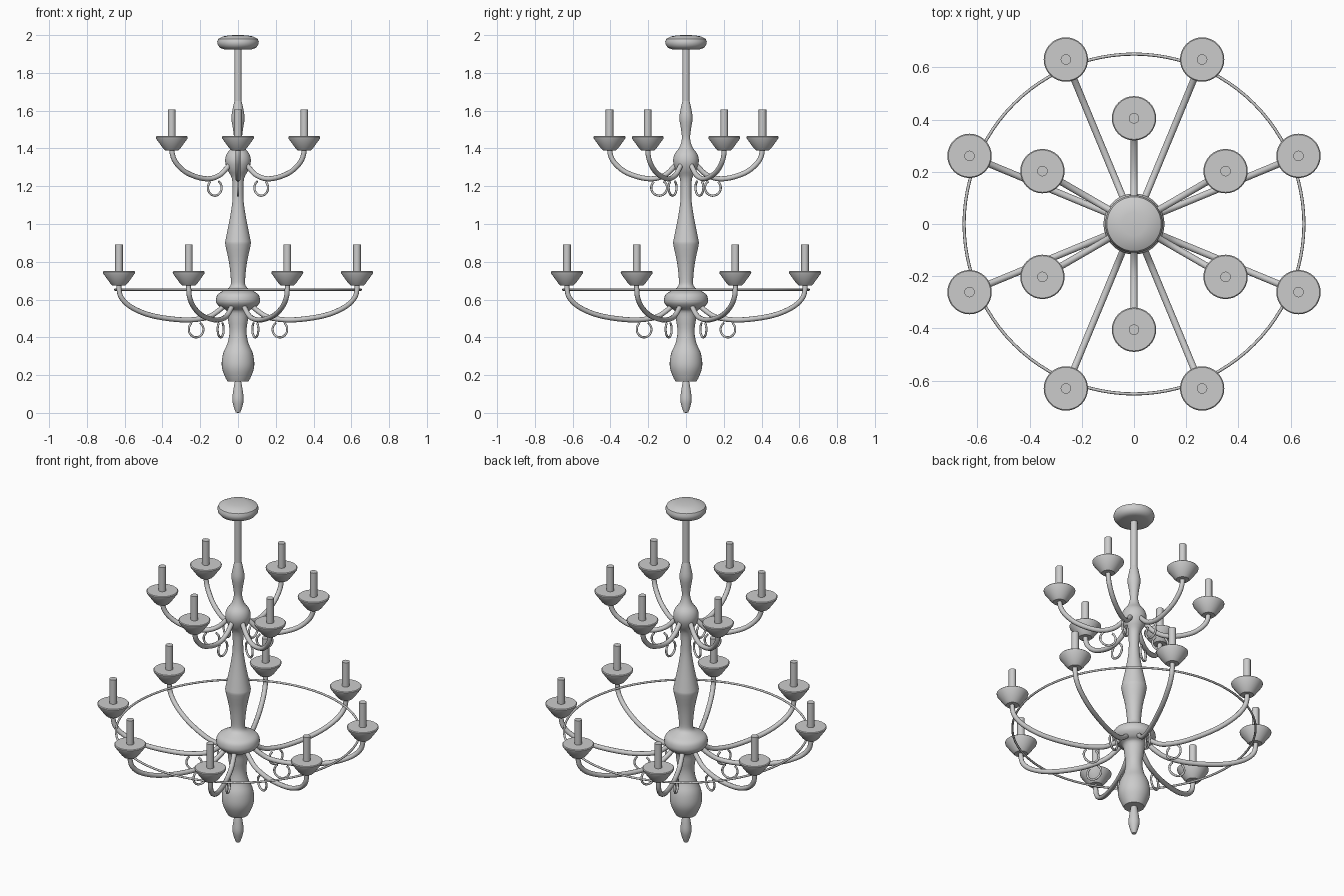
import bpy, bmesh, math
from mathutils import Vector, Matrix

if "Cube" in bpy.data.objects:
    bpy.data.objects.remove(bpy.data.objects["Cube"])


def lathe(name, profile, segs=32, loc=(0, 0, 0), angle=35):
    """Revolve (radius, z) points about z; a radius of 0 makes a pole."""
    bm = bmesh.new()
    rings = []
    for r, z in profile:
        if r == 0:
            rings.append([bm.verts.new((0, 0, z))])
        else:
            rings.append([bm.verts.new((r * math.cos(t), r * math.sin(t), z))
                          for t in (2 * math.pi * i / segs for i in range(segs))])
    for a, b in zip(rings, rings[1:]):
        for i in range(segs):
            j = (i + 1) % segs
            quad = [a[i % len(a)], a[j % len(a)], b[j % len(b)], b[i % len(b)]]
            bm.faces.new(list(dict.fromkeys(quad)))
    bmesh.ops.recalc_face_normals(bm, faces=bm.faces)
    return finish(name, bm, loc, angle)


def finish(name, bm, loc=(0, 0, 0), angle=35):
    me = bpy.data.meshes.new(name)
    bm.to_mesh(me)
    bm.free()
    ob = bpy.data.objects.new(name, me)
    ob.location = loc
    bpy.context.collection.objects.link(ob)
    bpy.ops.object.select_all(action='DESELECT')
    ob.select_set(True)
    bpy.context.view_layer.objects.active = ob
    bpy.ops.object.shade_smooth_by_angle(angle=math.radians(angle))
    return ob


def spline(pts, steps=6):
    """Catmull-Rom smoothing of a short list of 2D points."""
    p = [Vector(q) for q in pts]
    p = [2 * p[0] - p[1]] + p + [2 * p[-1] - p[-2]]
    out = []
    for a, b, c, d in zip(p, p[1:], p[2:], p[3:]):
        for k in range(steps):
            t = k / steps
            out.append(0.5 * (2 * b + (c - a) * t + (2 * a - 5 * b + 4 * c - d) * t * t
                              + (3 * b - a - 3 * c + d) * t ** 3))
    return out + [p[-2]]


def tube(name, path, radius, turn, sides=10):
    """Sweep a circle along an (r, z) path, turned about the z axis."""
    bm = bmesh.new()
    rings = []
    for i, p in enumerate(path):
        d = (path[min(i + 1, len(path) - 1)] - path[max(i - 1, 0)]).normalized()
        ring = []
        for k in range(sides):
            t = 2 * math.pi * k / sides
            u = radius * math.cos(t)
            ring.append(bm.verts.new((p.x - d.y * u, radius * math.sin(t), p.y + d.x * u)))
        rings.append(ring)
    for a, b in zip(rings, rings[1:]):
        for k in range(sides):
            j = (k + 1) % sides
            bm.faces.new((a[k], a[j], b[j], b[k]))
    bm.faces.new(rings[0])
    bm.faces.new(rings[-1])
    bmesh.ops.recalc_face_normals(bm, faces=bm.faces)
    bm.transform(Matrix.Rotation(turn, 4, 'Z'))
    return finish(name, bm, angle=50)


def tier(label, count, offset, arm, hook_centre, cup_r, cup_z):
    """One ring of arms, each with a hook, drip cup and candle."""
    path = spline(arm)
    hr, hz = hook_centre
    hook = [Vector((hr + 0.042 * math.cos(a), hz + 0.042 * math.sin(a)))
            for a in (math.radians(50 - 285 * k / 20) for k in range(21))]
    for i in range(count):
        t = offset + 2 * math.pi * i / count
        tube(f"{label}_arm_{i}", path, 0.0135, t)
        tube(f"{label}_hook_{i}", hook, 0.006, t, 8)
        loc = (cup_r * math.cos(t), cup_r * math.sin(t), cup_z)
        lathe(f"{label}_cup_{i}", [(0, -0.075), (0.035, -0.075), (0.047, -0.063),
                                   (0.083, -0.013), (0.085, -0.004), (0.081, 0), (0, 0)], 32, loc)
        lathe(f"{label}_candle_{i}", [(0, -0.01), (0.02, -0.01), (0.02, 0.142), (0, 0.142)], 20, loc)


# Ceiling canopy and hanging rod
lathe("canopy", [(0, 1.925), (0.075, 1.925), (0.095, 1.932), (0.107, 1.948), (0.11, 1.965),
                 (0.104, 1.98), (0.08, 1.993), (0.045, 1.999), (0, 2.0)], 40)
lathe("rod", [(0, 1.6), (0.019, 1.6), (0.019, 1.94), (0, 1.94)], 24)

# Turned central column
column = [(0.055, 0.165), (0.068, 0.19), (0.083, 0.23), (0.086, 0.27), (0.077, 0.32),
          (0.055, 0.37), (0.045, 0.43), (0.052, 0.49), (0.06, 0.54), (0.088, 0.555),
          (0.113, 0.58), (0.116, 0.605), (0.105, 0.63), (0.07, 0.65), (0.042, 0.67), (0.038, 0.71),
          (0.048, 0.80), (0.067, 0.89), (0.065, 0.92), (0.045, 1.02), (0.032, 1.10),
          (0.028, 1.16), (0.032, 1.24), (0.055, 1.285), (0.068, 1.33), (0.06, 1.37), (0.035, 1.405),
          (0.022, 1.45), (0.026, 1.50), (0.035, 1.56), (0.028, 1.61), (0.019, 1.65)]
lathe("column", [(0, 0.165)] + [tuple(v) for v in spline(column, 3)] + [(0, 1.65)], 36, angle=50)

# Bottom finial drop
finial = [(0.012, 0.002), (0.022, 0.03), (0.03, 0.07), (0.025, 0.12), (0.016, 0.17)]
lathe("finial", [(0, 0)] + [tuple(v) for v in spline(finial, 4)] + [(0, 0.17)], 20)

# Lower tier of eight and upper tier of six
tier("lower", 8, math.pi / 8,
     [(0.07, 0.575), (0.12, 0.535), (0.18, 0.505), (0.29, 0.492), (0.42, 0.502), (0.53, 0.525),
      (0.62, 0.565), (0.668, 0.61), (0.682, 0.655), (0.682, 0.70)], (0.24, 0.442), 0.682, 0.75)
tier("upper", 6, math.pi / 6,
     [(0.03, 1.34), (0.07, 1.295), (0.11, 1.26), (0.17, 1.24), (0.24, 1.246), (0.32, 1.275),
      (0.375, 1.32), (0.40, 1.365), (0.405, 1.42)], (0.142, 1.192), 0.405, 1.465)

# Thin hoop linking the lower arms
lathe("hoop", [(0.651 + 0.006 * math.cos(a), 0.652 + 0.006 * math.sin(a))
               for a in (2 * math.pi * k / 8 for k in range(9))], 96, angle=60)
bm = bmesh.new()
hoop = bpy.data.objects["hoop"].data
bm.from_mesh(hoop)
bmesh.ops.remove_doubles(bm, verts=bm.verts, dist=0.0001)
bmesh.ops.recalc_face_normals(bm, faces=bm.faces)
bm.to_mesh(hoop)
bm.free()
